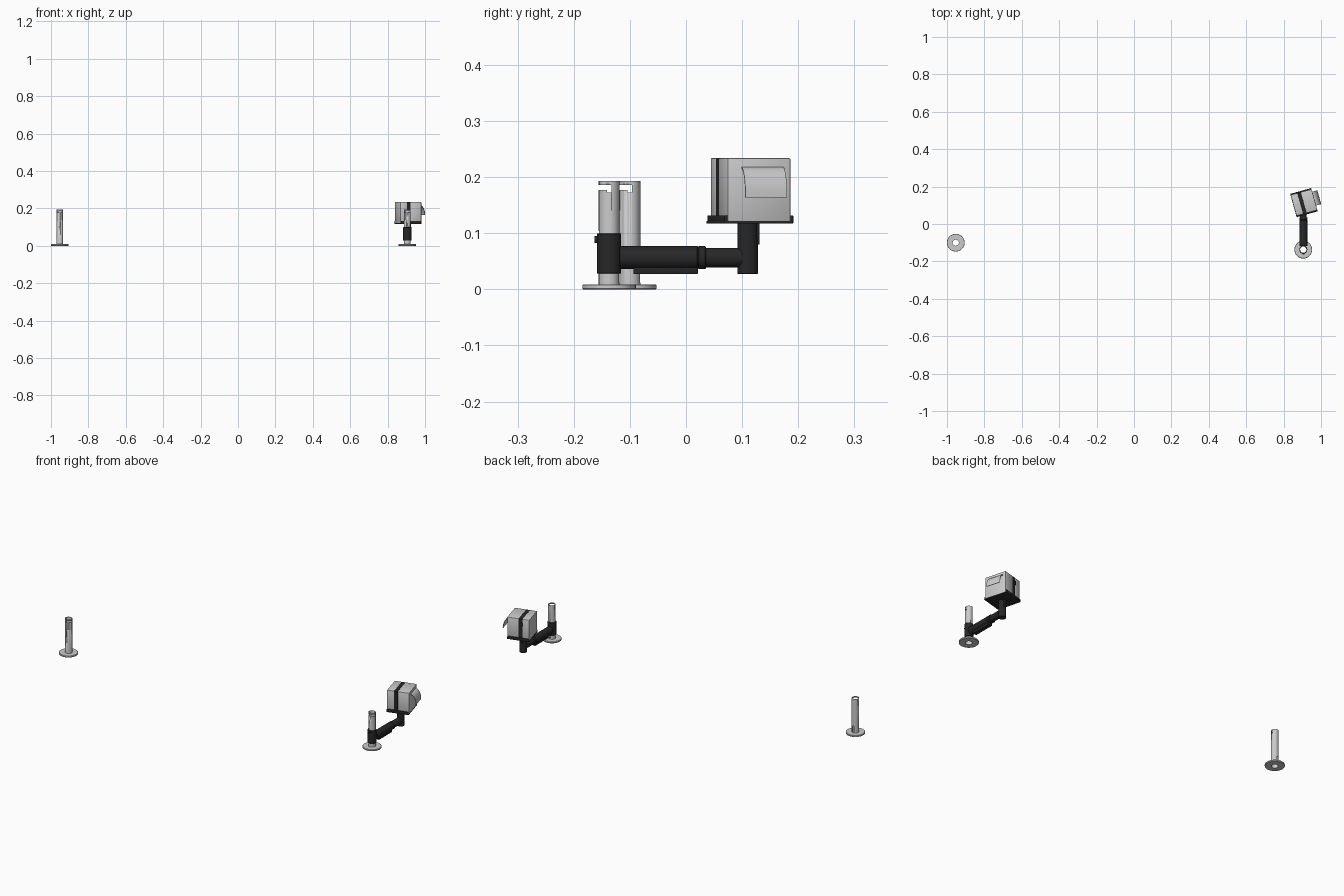
import bpy, bmesh, math
from mathutils import Matrix, Vector

if "Cube" in bpy.data.objects:
    bpy.data.objects.remove(bpy.data.objects["Cube"])

dark = bpy.data.materials.new("dark_plastic")
dark.diffuse_color = (0.02, 0.02, 0.02, 1)
dark.use_nodes = True
dark.node_tree.nodes["Principled BSDF"].inputs["Base Color"].default_value = dark.diffuse_color


def finish(name, bm, mat=None, matrix=None, smooth=True):
    bmesh.ops.recalc_face_normals(bm, faces=bm.faces)
    me = bpy.data.meshes.new(name)
    bm.to_mesh(me)
    bm.free()
    ob = bpy.data.objects.new(name, me)
    bpy.context.collection.objects.link(ob)
    if matrix is not None:
        ob.matrix_world = matrix
    if mat:
        me.materials.append(mat)
    bpy.ops.object.select_all(action='DESELECT')
    ob.select_set(True)
    bpy.context.view_layer.objects.active = ob
    if smooth:
        bpy.ops.object.shade_smooth_by_angle(angle=math.radians(35))
    return ob


def lathe(name, profile, matrix, mat=None, closed=False, n=48):
    """Spin (radius, height) points around local z."""
    bm = bmesh.new()
    pts = [bm.verts.new((r, 0, z)) for r, z in profile]
    edges = [bm.edges.new(p) for p in zip(pts, pts[1:])]
    if closed:
        edges.append(bm.edges.new((pts[-1], pts[0])))
    bmesh.ops.spin(bm, geom=pts + edges, cent=(0, 0, 0), axis=(0, 0, 1),
                   angle=2 * math.pi, steps=n, use_merge=True)
    bmesh.ops.remove_doubles(bm, verts=bm.verts, dist=1e-5)
    return finish(name, bm, mat, matrix)


def box(name, lo, hi, mat=None, matrix=None, bevel=0.0):
    lo, hi = Vector(lo), Vector(hi)
    bm = bmesh.new()
    bmesh.ops.create_cube(bm, size=1)
    for v in bm.verts:
        v.co = (lo + hi) / 2 + Vector(a * b for a, b in zip(v.co, hi - lo))
    if bevel:
        bmesh.ops.bevel(bm, geom=bm.edges[:], offset=bevel, segments=2,
                        profile=0.5, affect='EDGES')
    return finish(name, bm, mat, matrix)


def cut(ob, cutter):
    cutter.hide_render = True
    m = ob.modifiers.new("cut", 'BOOLEAN')
    m.operation, m.solver, m.object = 'DIFFERENCE', 'EXACT', cutter
    bpy.context.view_layer.objects.active = ob
    bpy.ops.object.modifier_apply(modifier=m.name)
    bpy.data.objects.remove(cutter)


T = Matrix.Translation

# Two hollow posts with round flanges, bayonet notches and drilled holes
for side, x, y in (("left", -0.953, -0.1), ("right", 0.905, -0.137)):
    post = lathe(side + "_post", [(0.0165, 0), (0.046, 0), (0.0475, 0.0015), (0.0475, 0.0075),
                                  (0.046, 0.009), (0.0185, 0.009), (0.0185, 0.193), (0.0165, 0.193)],
                 T((x, y, 0)), closed=True)
    cut(post, box("notch", (x - .03, y - .03, .177), (x + .03, y + .004, .186)))
    cut(post, box("notch_hook", (x - .03, y - .004, .173), (x + .03, y + .004, .180)))
    cut(post, box("foot_slit", (x - .004, y, .012), (x + .004, y + .03, .045)))
    hole = lathe("hole", [(0, 0), (.004, 0), (.004, .03), (0, .03)],
                 T((x, y, .1)) @ Matrix.Rotation(math.pi / 2, 4, 'X'), n=16)
    cut(post, hole)

# Collar clamped on the right post, with its screw
X = 0.906
lathe("arm_collar", [(.0187, .028), (.0205, .028), (.0215, .029), (.0215, .099), (.0205, .1), (.0187, .1)],
      T((.905, -.137, 0)), dark, closed=True)
lathe("collar_screw", [(0, 0), (.006, 0), (.006, .008), (0, .008)],
      T((X, -.155, .089)) @ Matrix.Rotation(math.pi / 2, 4, 'X'), dark, n=16)

# Horizontal arm: wide sleeve, locking ring, thin tube (local z runs along +y)
along_y = T((X, 0, .0565)) @ Matrix.Rotation(-math.pi / 2, 4, 'X')
lathe("arm_sleeve", [(0, -.119), (.007, -.119), (.0205, -.118 + .0), (.0205, .02), (.0195, .021), (.0195, .022),
                     (.0205, .023), (.0205, .034), (.019, .0355), (0, .0355)], along_y, dark)
lathe("arm_tube", [(0, .03), (.0175, .03), (.0175, .1), (0, .1)], along_y, dark)
box("arm_cable_channel", (X - .011, -.094, .027), (X + .011, .021, .05), dark, bevel=.001)

# Upright that carries the head
lathe("head_upright", [(0, .027), (.017, .027), (.018, .028), (.018, .119), (0, .119)],
      T((X, .11, 0)), dark)
box("upright_key", (X - .007, .115, .08), (X + .007, .131, .119), dark, bevel=.001)

# Head housing, turned slightly about z
H = T((.909, .115, 0)) @ Matrix.Rotation(math.radians(15.5), 4, 'Z')
h = .058
box("housing_inner_half", (-h, -h, .121), (-.021, h, .234), None, H, .002)
box("housing_outer_half", (-.002, -h, .121), (h, h, .234), None, H, .002)
box("housing_seam_band", (-.0215, -h + .0005, .1205), (-.0015, h - .0005, .2335), dark, H)
box("band_latch", (-.026, h - .001, .195), (-.014, h + .004, .215), dark, H, .001)

# Mounting plate with upturned lips
box("mounting_plate", (-h - .001, -h - .007, .117), (h, h + .004, .122), dark, H, .0008)
for s, name in ((-1, "front_lip"), (1, "back_lip")):
    y0, y1 = sorted((s * (h - .001), s * (h + .006)))
    box("plate_" + name, (-h, y0, .117), (h - .002, y1, .132), dark, H, .0015)

# Curved hood on the outer face: a thin sheet bulging outward, open below
bm = bmesh.new()
outer = [(h - .001 + .029 * math.sin(a), .164 + .054 * math.cos(a))
         for a in (i * math.pi / 24 for i in range(13))]
inner = [(h - .001 + .0265 * math.sin(a), .164 + .0515 * math.cos(a))
         for a in (i * math.pi / 24 for i in range(12, -1, -1))]
face = bm.faces.new([bm.verts.new((x, -.033, z)) for x, z in outer + inner])
ext = bmesh.ops.extrude_face_region(bm, geom=[face])
bmesh.ops.translate(bm, vec=(0, .077, 0),
                    verts=[v for v in ext["geom"] if isinstance(v, bmesh.types.BMVert)])
finish("lens_hood", bm, None, H)
